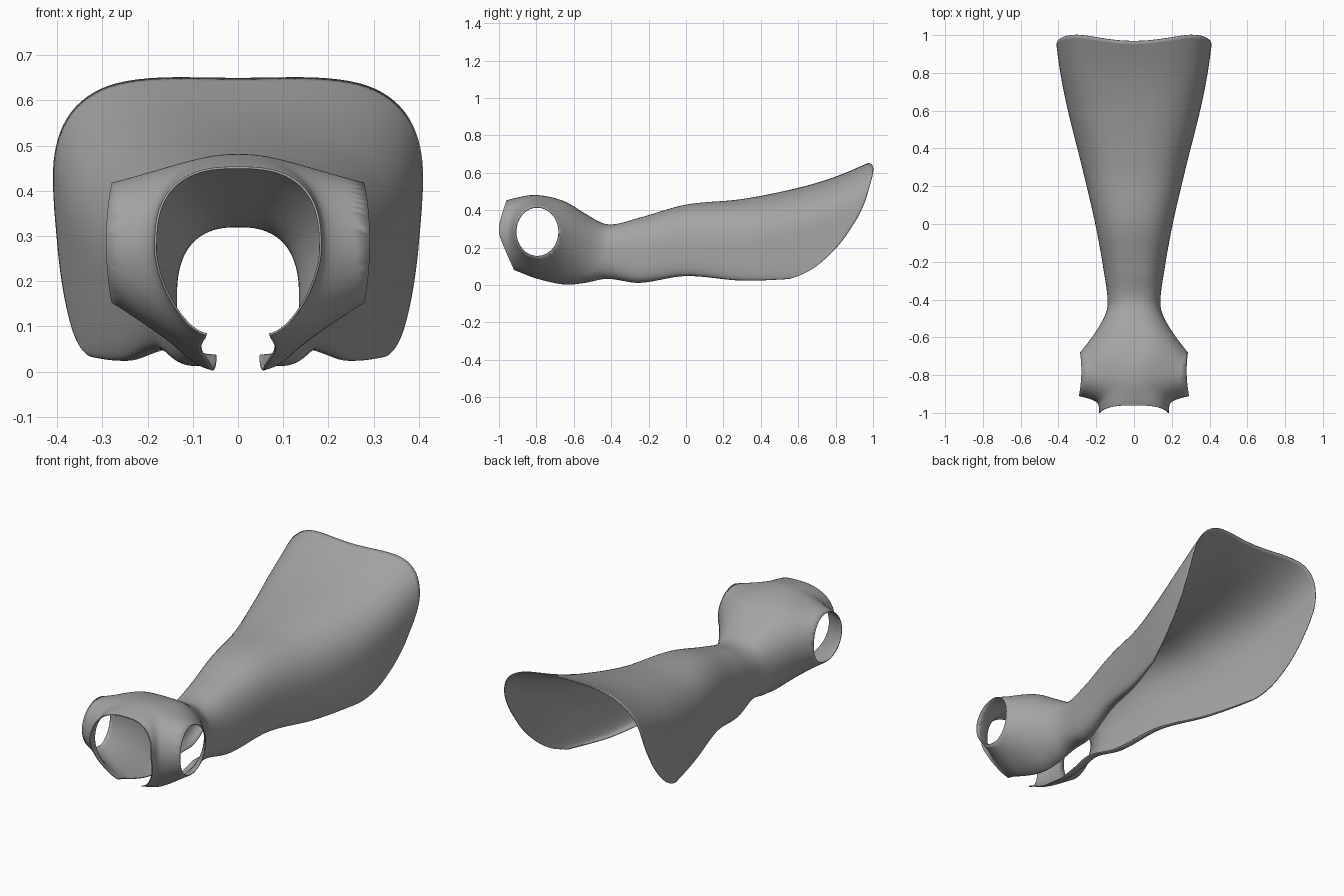
import bpy
import bmesh
import math
from mathutils import Vector

default_cube = bpy.data.objects.get("Cube")
if default_cube:
    bpy.data.objects.remove(default_cube, do_unlink=True)

# Sections along the back: y, half width, top, hem height, hem half gap,
# height fraction of the widest point, roundness of the arch, curl of the hem
SECTIONS = [
    (-1.0, .185, .44, .10, .07, .5, 2.8, 1.2),
    (-.92, .19, .465, .08, .07, .52, 2.6, 1.2),
    (-.8, .19, .483, .035, .065, .53, 2.3, 1.2),
    (-.65, .18, .45, .003, .057, .5, 2.3, 1.1),
    (-.55, .165, .39, .01, .05, .48, 2.3, 1),
    (-.42, .14, .325, .033, .05, .45, 2.5, .8),
    (-.25, .16, .36, .012, .085, .4, 2.5, .65),
    (0, .205, .43, .048, .15, .4, 2.4, .55),
    (.3, .275, .46, .024, .24, .4, 2.4, .5),
    (.6, .35, .52, .035, .335, .45, 2.6, .5),
    (.8, .39, .58, .05, .378, .5, 2.9, .5),
    (1.0, .418, .664, .05, .4, .55, 3.1, .5),
]
# Height fraction to y, for the slanted rear rim and the neck rim
REAR_RIM = [(0, .55), (.05, .62), (.14, .7), (.34, .82), (.62, .94), (.82, .985),
            (.93, 1), (1, .993)]
NECK_RIM = [(0, -.92), (.25, -.965), (.55, -1), (.8, -.985), (1, -.96)]

# Arm opening: centre and radii in side view
ARM_Y, ARM_Z, ARM_RY, ARM_RZ = -.795, .285, .116, .133
ROWS, HALF_COLUMNS = 150, 48


def interpolate(table, value):
    """Smooth curve through the rows of a table keyed by the first column."""
    last = len(table) - 1
    value = min(max(value, table[0][0]), table[last][0])
    i = 0
    while i < last - 1 and value > table[i + 1][0]:
        i += 1
    before, a, b, after = table[max(i - 1, 0)], table[i], table[i + 1], table[min(i + 2, last)]
    span = b[0] - a[0]
    f = (value - a[0]) / span
    result = []
    for p, q, r, s in zip(before[1:], a[1:], b[1:], after[1:]):
        slope_a = (r - p) / (b[0] - before[0]) * span
        slope_b = (s - q) / (after[0] - a[0]) * span
        result.append(q + f * slope_a + f * f * (3 * (r - q) - 2 * slope_a - slope_b)
                      + f ** 3 * (2 * (q - r) + slope_a + slope_b))
    return result


def arch_point(y, t):
    """Half section: t runs from the ridge at 0 to the hem at 1."""
    width, top, hem, gap, middle, power, curl = interpolate(SECTIONS, y)
    mid_z = hem + middle * (top - hem)
    if t <= .5:
        angle = t * math.pi
        x = width * math.sin(angle) ** (2 / power)
        z = mid_z + (top - mid_z) * max(math.cos(angle), 0) ** (2 / power)
    else:
        angle = (t - .5) * math.pi
        x = gap + (width - gap) * max(math.cos(angle), 0) ** curl
        z = mid_z - (mid_z - hem) * math.sin(angle) ** curl
    return x, z, (z - hem) / (top - hem)


def arm_distance(y, z):
    u, v = (y - ARM_Y) / ARM_RY, (z - ARM_Z) / ARM_RZ
    return u, v, math.hypot(u, v)


def sleeve_x(u, v, d):
    """How far out the sleeve rim sits in the given direction."""
    d = max(d, .01)
    return .279 + .01 * (1 - (v / d) ** 2) - .003 * u / d


def shell_point(s, t):
    x, z, fraction = arch_point(s, t)
    y = s
    if s > .35:
        end = interpolate(REAR_RIM, fraction)[0] - .026 * max(0, 1 - (x / .3) ** 2) ** 2
        y = .35 + (s - .35) / .65 * (end - .35)
    elif s < -.85:
        end = interpolate(NECK_RIM, fraction)[0]
        y = -.85 + (s + .85) / -.15 * (end + .85)
    x, z, fraction = arch_point(y, t)
    # Pull the side outwards into a short sleeve
    u, v, d = arm_distance(y, z)
    base = .55 if v > 0 else 1.15
    side = 2.2 if u > 0 else .35
    reach = base + (side - base) * (u / max(d, .01)) ** 2
    pull = min(max(1 - (d - 1) / reach, 0), 1) ** 2
    return x + (sleeve_x(u, v, d) - x) * pull, y, z


# Garment shell as a grid lofted from neck to rear
bm = bmesh.new()
grid = []
for row in range(ROWS + 1):
    s = -1 + 2 * (row / ROWS) ** 1.4
    line = []
    for column in range(-HALF_COLUMNS, HALF_COLUMNS + 1):
        x, y, z = shell_point(s, abs(column) / HALF_COLUMNS)
        line.append(bm.verts.new((math.copysign(x, column), y, z)))
    grid.append(line)
for near, far in zip(grid, grid[1:]):
    for c in range(2 * HALF_COLUMNS):
        bm.faces.new((near[c], near[c + 1], far[c + 1], far[c]))

# Arm openings: remove the inner faces and round off the rims
inner = [f for f in bm.faces
         if arm_distance(f.calc_center_median().y, f.calc_center_median().z)[2] < 1]
bmesh.ops.delete(bm, geom=inner, context='FACES')
for vert in bm.verts:
    u, v, d = arm_distance(vert.co.y, vert.co.z)
    if vert.is_boundary and d < 1.25 and abs(vert.co.x) > .2:
        vert.co = Vector((math.copysign(sleeve_x(u, v, d), vert.co.x),
                          ARM_Y + ARM_RY * u / d, ARM_Z + ARM_RZ * v / d))

# Soften the sleeves where they join the body
sleeve_verts = [v for v in bm.verts
                if not v.is_boundary and arm_distance(v.co.y, v.co.z)[2] < 3]
for _ in range(12):
    bmesh.ops.smooth_vert(bm, verts=sleeve_verts, factor=.5,
                          use_axis_x=True, use_axis_y=True, use_axis_z=True)

# Make the outside face upwards
bm.normal_update()
if sum(f.normal.z * f.calc_area() for f in bm.faces) < 0:
    bmesh.ops.reverse_faces(bm, faces=bm.faces[:])

mesh = bpy.data.meshes.new("garment_shell")
bm.to_mesh(mesh)
bm.free()
garment = bpy.data.objects.new("garment_shell", mesh)
bpy.context.collection.objects.link(garment)

# Plain grey cloth
cloth = bpy.data.materials.new("grey_cloth")
cloth.use_nodes = True
colour = (.37, .37, .37, 1)
cloth.diffuse_color = colour
cloth.node_tree.nodes["Principled BSDF"].inputs["Base Color"].default_value = colour
mesh.materials.append(cloth)

# Thin fabric thickness on the inside
thickness = garment.modifiers.new("fabric_thickness", 'SOLIDIFY')
thickness.thickness = .005
thickness.offset = -1

bpy.ops.object.select_all(action='DESELECT')
garment.select_set(True)
bpy.context.view_layer.objects.active = garment
bpy.ops.object.shade_smooth_by_angle(angle=math.radians(50))
